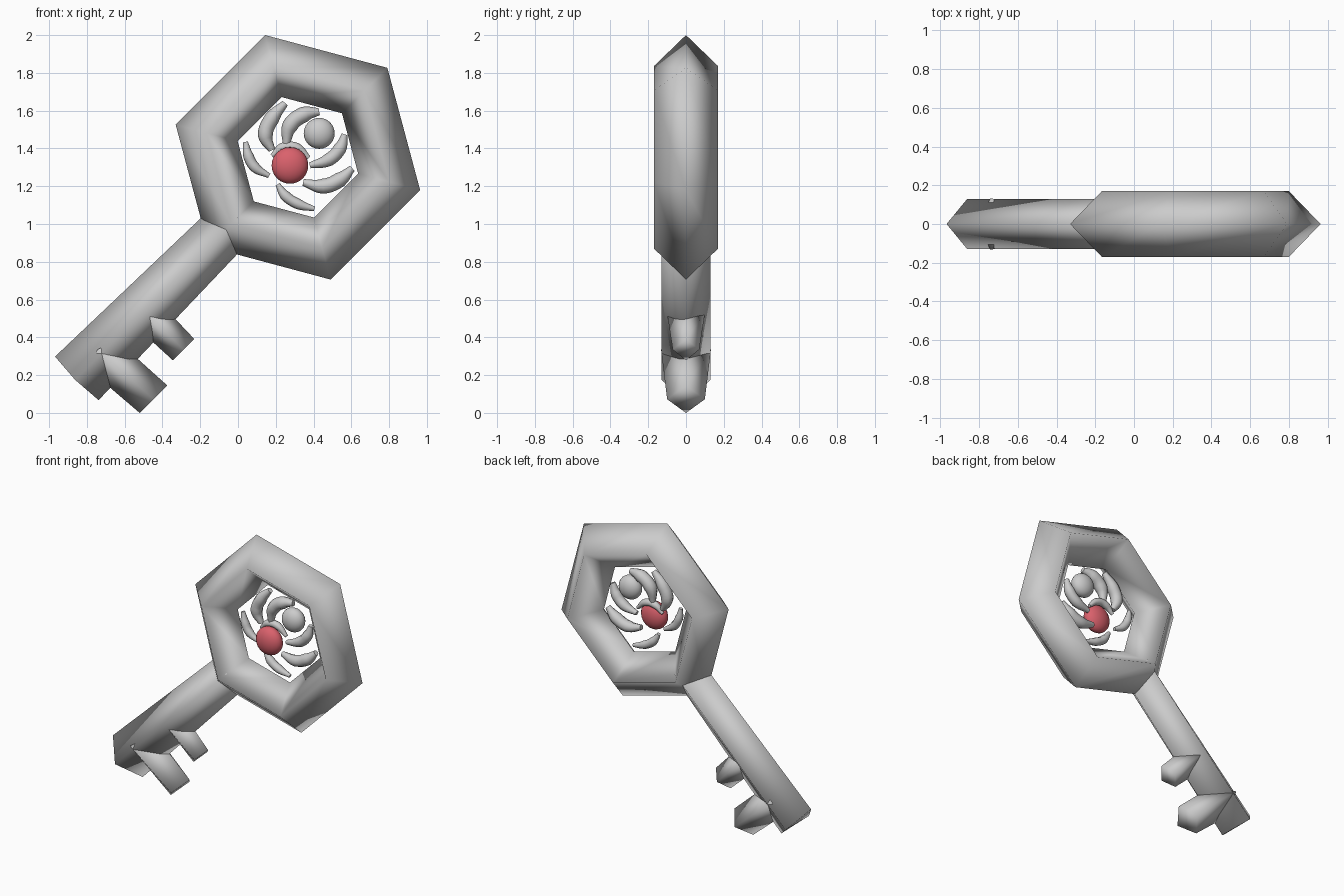
import bpy, bmesh
from math import radians, sqrt
from mathutils import Vector

if "Cube" in bpy.data.objects:
    bpy.data.objects.remove(bpy.data.objects["Cube"])

C = Vector((0.317, 0, 1.353))                      # bow centre
A = Vector((-1, 0, -1)) / sqrt(2)                  # along the shaft
P = Vector((1, 0, -1)) / sqrt(2)                   # across, towards the teeth
Y = Vector((0, 1, 0))


def smooth(ob):
    for p in ob.data.polygons:
        p.use_smooth = True


def diamond_bar(name, sections, side):
    """Loft of four-sided sections: (along, across, half width, half depth, depth-corner push)."""
    bm = bmesh.new()
    rings = []
    axis = A if side is P else P
    for a, p, w, d, push in sections:
        o = C + A * a + P * p
        tip = o + axis * push
        rings.append([bm.verts.new(v) for v in (o + side * w, tip + Y * d, o - side * w, tip - Y * d)])
    for r, s in zip(rings, rings[1:]):
        for i in range(4):
            j = (i + 1) % 4
            bm.faces.new((r[i], r[j], s[j], s[i]))
    bm.faces.new(rings[0])
    bm.faces.new(rings[-1][::-1])
    bmesh.ops.recalc_face_normals(bm, faces=bm.faces)
    me = bpy.data.meshes.new(name)
    bm.to_mesh(me)
    bm.free()
    ob = bpy.data.objects.new(name, me)
    bpy.context.collection.objects.link(ob)
    smooth(ob)


def swirl(name, pts, r, y=0.0):
    """Tapered curved blob through (x, z) points."""
    cu = bpy.data.curves.new(name, 'CURVE')
    cu.dimensions = '3D'
    cu.bevel_depth = r
    cu.bevel_resolution = 2
    cu.resolution_u = 5
    cu.use_fill_caps = True
    sp = cu.splines.new('BEZIER')
    sp.bezier_points.add(len(pts) - 1)
    for i, (b, (x, z)) in enumerate(zip(sp.bezier_points, pts)):
        b.co = (x, y, z)
        b.handle_left_type = b.handle_right_type = 'AUTO'
        b.radius = 0.45 if i in (0, len(pts) - 1) else 1.0
    bpy.context.collection.objects.link(bpy.data.objects.new(name, cu))


def ball(name, loc, r, depth):
    bpy.ops.mesh.primitive_uv_sphere_add(segments=20, ring_count=12, radius=1, location=loc)
    ob = bpy.context.object
    ob.name = name
    ob.scale = (r, depth, r)
    smooth(ob)
    return ob


# hexagonal bow with diamond cross-section
bpy.ops.mesh.primitive_torus_add(major_segments=6, minor_segments=4, major_radius=0.5,
                                 minor_radius=0.17, location=C,
                                 rotation=(radians(90), radians(-45), 0))
bpy.context.object.name = "bow"
smooth(bpy.context.object)

# shaft and the two teeth
diamond_bar("shaft", [(0.45, 0, 0.132, 0.13, 0), (1.655, 0, 0.163, 0.13, 0.012)], P)
diamond_bar("large_tooth", [(1.47, 0.0, 0.108, 0.132, -0.03), (1.446, 0.365, 0.103, 0.10, 0)], A)
diamond_bar("small_tooth", [(1.15, 0.02, 0.09, 0.1, 0), (1.148, 0.292, 0.08, 0.07, 0)], A)

# swirl of curved pieces inside the bow
swirls = [
    ([(0.25, 1.64), (0.18, 1.56), (0.145, 1.47), (0.18, 1.39)], 0.04),
    ([(0.43, 1.595), (0.35, 1.58), (0.275, 1.52), (0.255, 1.42)], 0.042),
    ([(0.565, 1.475), (0.54, 1.40), (0.48, 1.34), (0.38, 1.31)], 0.035),
    ([(0.605, 1.295), (0.54, 1.235), (0.45, 1.20), (0.345, 1.22)], 0.04),
    ([(0.405, 1.08), (0.32, 1.105), (0.25, 1.15), (0.21, 1.21)], 0.028),
    ([(0.04, 1.435), (0.055, 1.36), (0.09, 1.30), (0.165, 1.255)], 0.028),
    ([(0.18, 1.36), (0.235, 1.405), (0.31, 1.405), (0.375, 1.35)], 0.025),
]
for i, (pts, r) in enumerate(swirls):
    swirl(f"swirl_arm_{i + 1}", pts, r)

# small grey ball and red gem
ball("grey_ball", (0.43, 0, 1.48), 0.082, 0.06)
gem = ball("red_gem", (0.275, -0.045, 1.31), 0.097, 0.06)
mat = bpy.data.materials.new("gem_red")
mat.diffuse_color = (0.7, 0.12, 0.15, 1)
mat.use_nodes = True
mat.node_tree.nodes["Principled BSDF"].inputs["Base Color"].default_value = mat.diffuse_color
gem.data.materials.append(mat)
